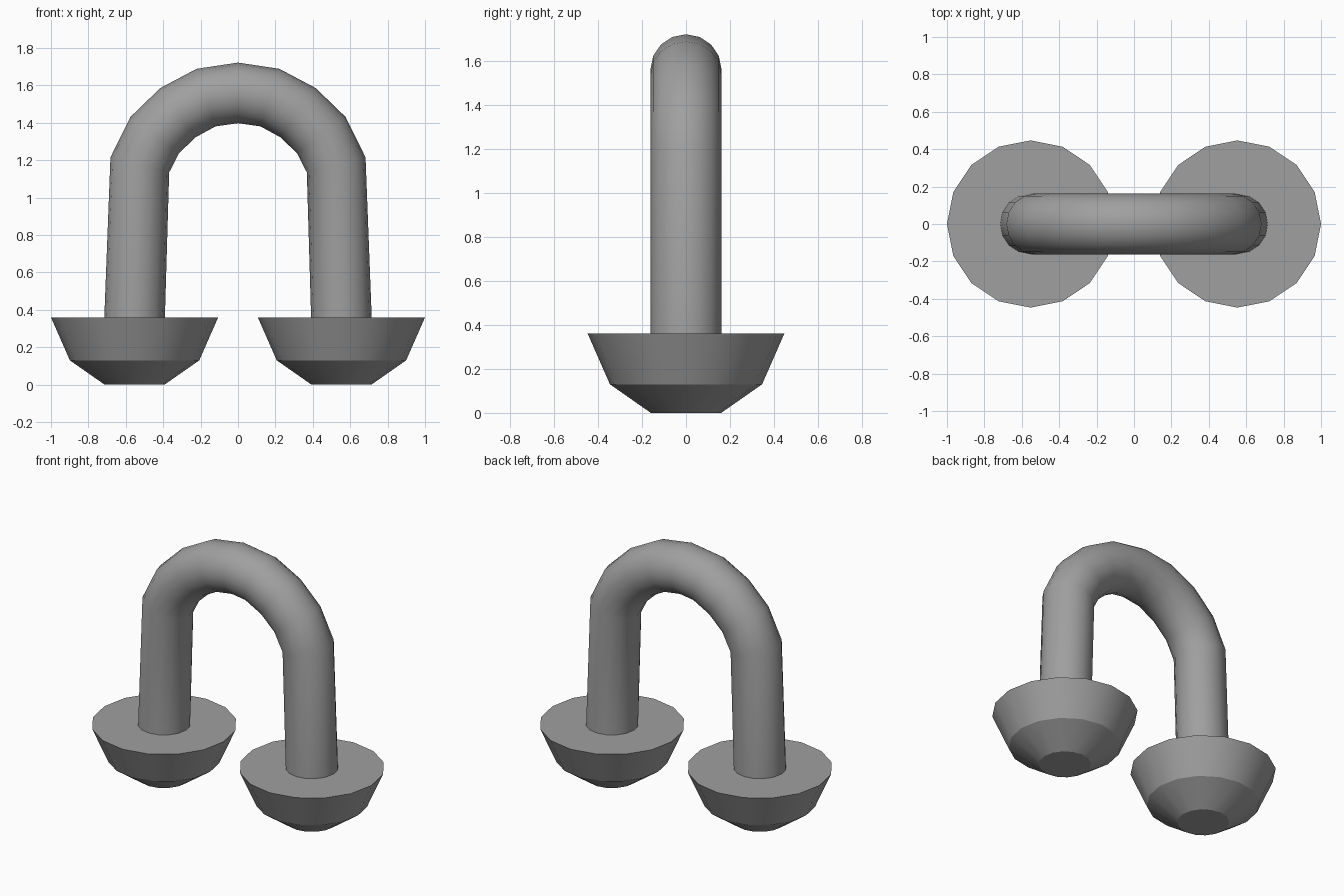
import bpy, bmesh, math
from mathutils import Vector

if "Cube" in bpy.data.objects:
    bpy.data.objects.remove(bpy.data.objects["Cube"], do_unlink=True)

SIDES = 16
grey = bpy.data.materials.new("plain grey")
grey.use_nodes = True
grey.diffuse_color = (0.35, 0.35, 0.35, 1)
grey.node_tree.nodes["Principled BSDF"].inputs["Base Color"].default_value = (0.35, 0.35, 0.35, 1)


def loft(name, rings, cap_start=True, cap_end=True):
    """Skin a list of equal-sized point rings into one smooth-by-angle object."""
    bm = bmesh.new()
    loops = [[bm.verts.new(p) for p in ring] for ring in rings]
    for a, b in zip(loops, loops[1:]):
        for i in range(SIDES):
            j = (i + 1) % SIDES
            bm.faces.new((a[i], a[j], b[j], b[i]))
    if cap_start:
        bm.faces.new(loops[0][::-1])
    if cap_end:
        bm.faces.new(loops[-1])
    bmesh.ops.recalc_face_normals(bm, faces=bm.faces)
    mesh = bpy.data.meshes.new(name)
    bm.to_mesh(mesh)
    bm.free()
    mesh.materials.append(grey)
    obj = bpy.data.objects.new(name, mesh)
    bpy.context.collection.objects.link(obj)
    bpy.ops.object.select_all(action='DESELECT')
    obj.select_set(True)
    bpy.context.view_layer.objects.active = obj
    bpy.ops.object.shade_smooth_by_angle(angle=math.radians(30))
    return obj


def ring(center, across, radius):
    """Circle of points in the plane of the 'across' direction and y."""
    steps = [2 * math.pi * i / SIDES for i in range(SIDES)]
    return [center + across * (radius * math.cos(t)) + Vector((0, radius * math.sin(t), 0))
            for t in steps]


# Flared feet: radius and height of each ring
FOOT_X = 0.553
foot_profile = [(0.16, 0.0), (0.346, 0.13), (0.447, 0.36)]
for name, side in (("left_foot", 1), ("right_foot", -1)):
    loft(name, [[Vector((side * FOOT_X + r * math.cos(2 * math.pi * i / SIDES),
                         r * math.sin(2 * math.pi * i / SIDES), z)) for i in range(SIDES)]
                for r, z in foot_profile])

# Arched tube: half of its centre line, mirrored to the other side
half = [(FOOT_X, 0.355), (0.525, 1.175), (0.445, 1.335), (0.32, 1.455), (0.17, 1.535)]
path = [Vector((x, 0, z)) for x, z in half + [(0, 1.56)] + [(-x, z) for x, z in half[::-1]]]
rings = []
for i, p in enumerate(path):
    if i in (0, len(path) - 1):
        tangent = Vector((0, 0, 1 if i == 0 else -1))
    else:
        tangent = ((p - path[i - 1]).normalized() + (path[i + 1] - p).normalized()).normalized()
    across = Vector((tangent.z, 0, -tangent.x))
    rings.append(ring(p, across, 0.162))
loft("arched_tube", rings)
